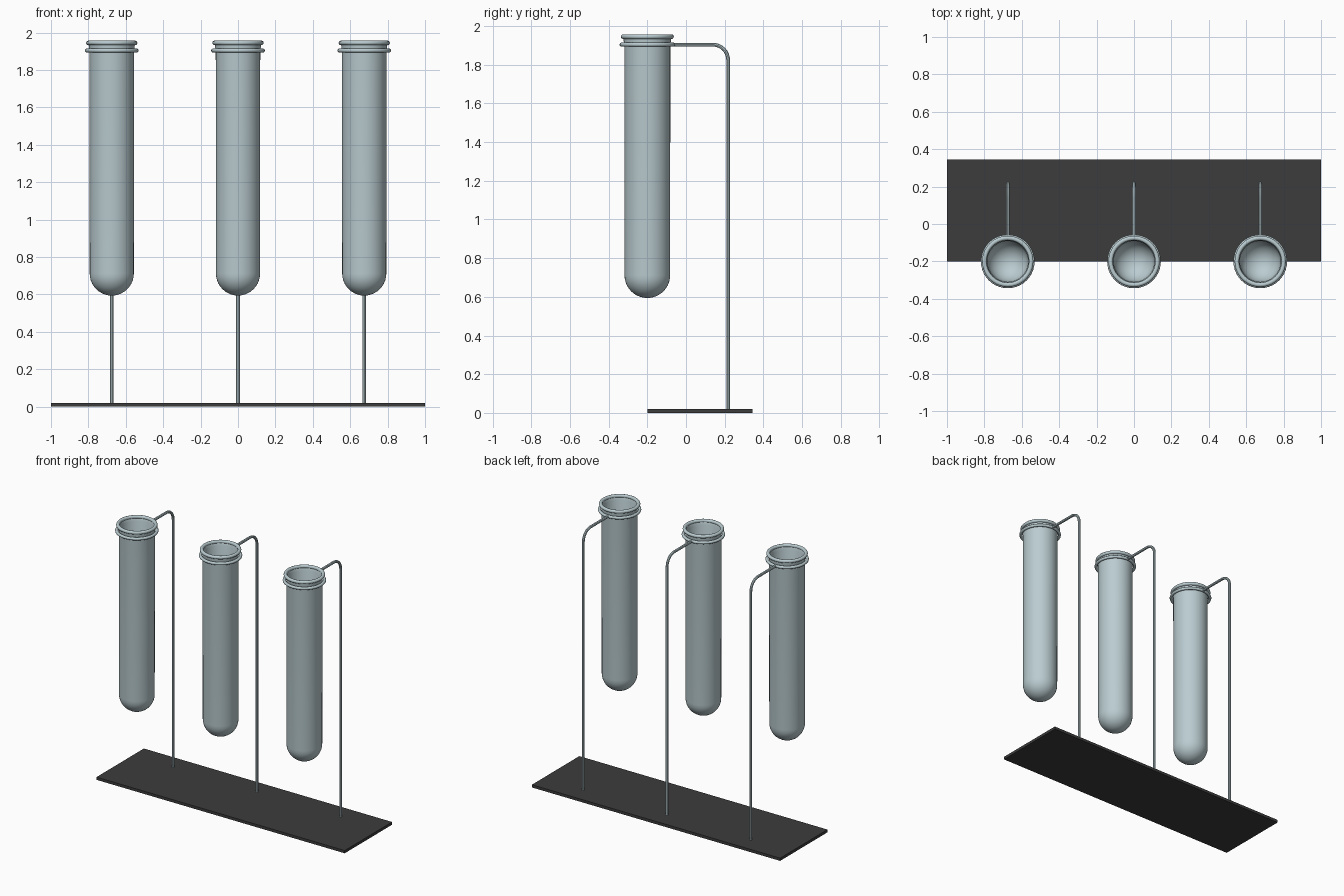
import bpy, bmesh, math
from mathutils import Matrix

cube = bpy.data.objects.get("Cube")
if cube:
    bpy.data.objects.remove(cube, do_unlink=True)


def material(name, rgb, rough):
    m = bpy.data.materials.new(name)
    m.use_nodes = True
    m.diffuse_color = (*rgb, 1)
    bsdf = next(n for n in m.node_tree.nodes if n.type == 'BSDF_PRINCIPLED')
    bsdf.inputs["Base Color"].default_value = (*rgb, 1)
    bsdf.inputs["Roughness"].default_value = rough
    return m


glass = material("pale_blue_grey", (0.49, 0.60, 0.63), 0.3)
black = material("charcoal", (0.045, 0.045, 0.045), 0.6)

TUBE_Y, ROD_Y = -0.2, 0.218      # depth of the tubes and of the posts
TUBE_R, WALL = 0.118, 0.010
BOTTOM, RIM_Z, CLAMP_Z = 0.594, 1.945, 1.904


def finish(obj, mat, smooth=True):
    obj.data.materials.append(mat)
    bpy.ops.object.select_all(action='DESELECT')
    obj.select_set(True)
    bpy.context.view_layer.objects.active = obj
    if smooth:
        bpy.ops.object.shade_smooth_by_angle(angle=math.radians(40))
    return obj


def lathe(name, profile, location, closed=False, steps=40):
    """Spin an (r, z) profile around the vertical axis."""
    bm = bmesh.new()
    vs = [bm.verts.new((r, 0, z)) for r, z in profile]
    es = [bm.edges.new(p) for p in zip(vs, vs[1:])]
    if closed:
        es.append(bm.edges.new((vs[-1], vs[0])))
    bmesh.ops.spin(bm, geom=vs + es, cent=(0, 0, 0), axis=(0, 0, 1),
                   angle=math.tau, steps=steps, use_duplicate=False)
    bmesh.ops.remove_doubles(bm, verts=bm.verts, dist=1e-5)
    bmesh.ops.recalc_face_normals(bm, faces=bm.faces)
    me = bpy.data.meshes.new(name)
    bm.to_mesh(me)
    bm.free()
    obj = bpy.data.objects.new(name, me)
    obj.location = location
    bpy.context.collection.objects.link(obj)
    return finish(obj, glass)


def circle(r, z, minor, n=12):
    return [(r + minor * math.cos(i * math.tau / n),
             z + minor * math.sin(i * math.tau / n)) for i in range(n)]


def dome(r, centre_z, n=10):
    """Quarter arc from the axis out to the wall."""
    return [(r * math.sin(i / n * math.pi / 2),
             centre_z - r * math.cos(i / n * math.pi / 2)) for i in range(n + 1)]


def post(name, x):
    """Upright wire with a rounded bend that reaches forward to the clamp."""
    bend, top = 0.08, CLAMP_Z
    path = [(ROD_Y, 0.01)]
    for i in range(9):
        a = i / 8 * math.pi / 2
        path.append((ROD_Y - bend + bend * math.cos(a),
                     top - bend + bend * math.sin(a)))
    path.append((TUBE_Y + 0.132, top))
    cu = bpy.data.curves.new(name, 'CURVE')
    cu.dimensions = '3D'
    cu.bevel_depth = 0.0095
    cu.bevel_resolution = 2
    cu.use_fill_caps = True
    sp = cu.splines.new('POLY')
    sp.points.add(len(path) - 1)
    for p, (y, z) in zip(sp.points, path):
        p.co = (x, y, z, 1)
    obj = bpy.data.objects.new(name, cu)
    bpy.context.collection.objects.link(obj)
    bpy.ops.object.select_all(action='DESELECT')
    obj.select_set(True)
    bpy.context.view_layer.objects.active = obj
    bpy.ops.object.convert(target='MESH')
    finish(bpy.context.view_layer.objects.active, glass)


# base plate
bm = bmesh.new()
bmesh.ops.create_cube(bm, size=1, matrix=Matrix.Translation((0, 0.0725, 0.01))
                      @ Matrix.Diagonal((2, 0.545, 0.02, 1)))
me = bpy.data.meshes.new("base_plate")
bm.to_mesh(me)
bm.free()
plate = bpy.data.objects.new("base_plate", me)
bpy.context.collection.objects.link(plate)
finish(plate, black, smooth=False)

# hollow tube: outer wall up, inner wall back down
mid = BOTTOM + TUBE_R
shell = dome(TUBE_R, mid) + [(0.119, 1.90), (0.125, RIM_Z), (0.118, RIM_Z),
                             (0.119 - WALL, 1.92)]
shell += dome(TUBE_R - WALL, mid)[::-1]

for side, x in (("right", -0.675), ("middle", 0), ("left", 0.675)):
    spot = (x, TUBE_Y, 0)
    lathe(side + "_tube", shell, spot)
    lathe(side + "_tube_lip", circle(0.125, RIM_Z, 0.012), spot, closed=True)
    lathe(side + "_clamp_ring", circle(0.133, CLAMP_Z, 0.0105), spot, closed=True)
    post(side + "_post", x)
